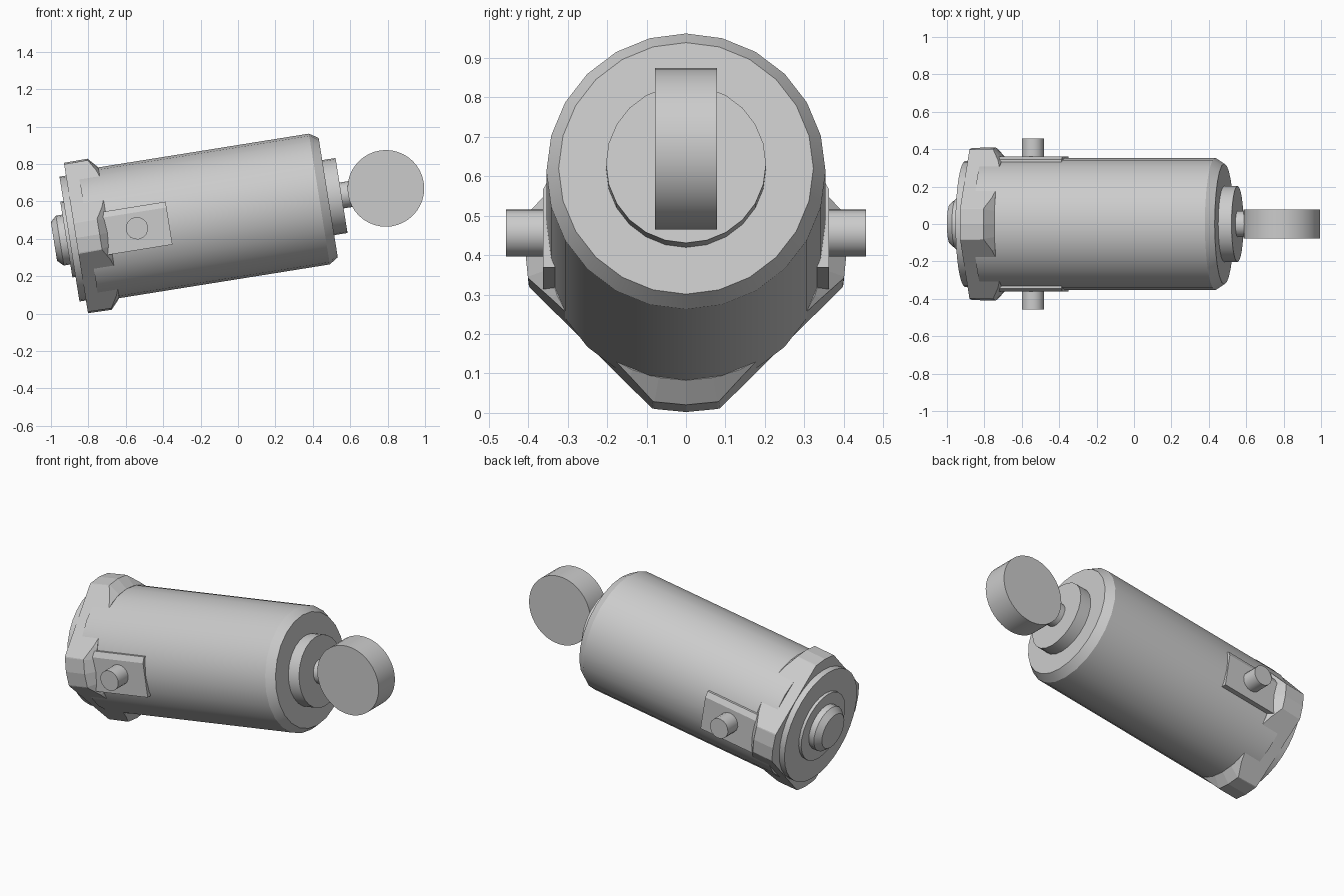
import bpy, bmesh, math
from mathutils import Matrix, Vector

cube = bpy.data.objects.get("Cube")
if cube:
    bpy.data.objects.remove(cube)

# Single grey metal
metal = bpy.data.materials.new("grey_metal")
metal.use_nodes = True
grey = (0.6, 0.6, 0.6, 1)
metal.diffuse_color = grey
metal.node_tree.nodes["Principled BSDF"].inputs["Base Color"].default_value = grey

# The whole cylinder lies along its own x axis, tilted upward toward +x
TILT = Matrix.Translation((0.435, 0, 0.6125)) @ Matrix.Rotation(math.radians(-9.1), 4, 'Y')


def finish(name, bm, smooth=True):
    bmesh.ops.recalc_face_normals(bm, faces=bm.faces)
    mesh = bpy.data.meshes.new(name)
    bm.to_mesh(mesh)
    bm.free()
    mesh.materials.append(metal)
    obj = bpy.data.objects.new(name, mesh)
    bpy.context.collection.objects.link(obj)
    obj.matrix_world = TILT
    if smooth:
        bpy.ops.object.select_all(action='DESELECT')
        obj.select_set(True)
        bpy.context.view_layer.objects.active = obj
        bpy.ops.object.shade_smooth_by_angle(angle=math.radians(25))
    return obj


def turned(profile, sides):
    """Closed solid of revolution about x from (x, radius) pairs."""
    bm = bmesh.new()
    rings = []
    for x, r in profile:
        angles = [math.tau * i / sides for i in range(sides)]
        rings.append([bm.verts.new((x, r * math.sin(a), r * math.cos(a))) for a in angles])
    for a, b in zip(rings, rings[1:]):
        for i in range(sides):
            j = (i + 1) % sides
            bm.faces.new((a[i], a[j], b[j], b[i]))
    bm.faces.new(rings[0])
    bm.faces.new(rings[-1])
    return bm


def cross_pin(name, x, y, radius, length, sides):
    """Cylinder lying along y."""
    bm = bmesh.new()
    bmesh.ops.create_cone(bm, cap_ends=True, segments=sides, radius1=radius, radius2=radius,
                          depth=length, matrix=Matrix.Translation((x, y, 0)) @ Matrix.Rotation(math.pi / 2, 4, 'X'))
    return finish(name, bm)


# Barrel with chamfered front end
finish("barrel", turned([(-1.25, 0.354), (0, 0.354), (0.048, 0.323)], 24))

# Front gland and piston rod
finish("front_gland", turned([(0.03, 0.203), (0.12, 0.203)], 24))
finish("piston_rod", turned([(0.1, 0.07), (0.3, 0.07)], 16))

# Rod eye
cross_pin("rod_eye", 0.36, 0, 0.205, 0.156, 40)

# Square end collar with turned corners: a revolved blank cut by four flats
bm = turned([(-1.318, 0.407), (-1.19, 0.409), (-1.14, 0.354)], 32)
for sy in (-1, 1):
    for sz in (-1, 1):
        normal = Vector((0, sy, sz)).normalized()
        cut = bmesh.ops.bisect_plane(bm, geom=bm.verts[:] + bm.edges[:] + bm.faces[:],
                                     plane_co=normal * 0.342, plane_no=normal, clear_outer=True)
        edges = [e for e in cut["geom_cut"] if isinstance(e, bmesh.types.BMEdge)]
        bmesh.ops.holes_fill(bm, edges=edges, sides=0)
finish("end_collar", bm, smooth=False)

# Stepped rear cap
finish("rear_cap", turned([(-1.3, 0.338), (-1.353, 0.338)], 32))
finish("rear_disc", turned([(-1.34, 0.205), (-1.37, 0.205)], 24))
finish("rear_boss", turned([(-1.36, 0.135), (-1.405, 0.135), (-1.437, 0.105)], 20))

# Trunnion pads and pins on both sides
for side, label in ((1, "left"), (-1, "right")):
    section = [(0.3, -0.116), (0.362, -0.116), (0.362, 0.085), (0.345, 0.116), (0.3, 0.116)]
    bm = bmesh.new()
    ends = [[bm.verts.new((x, side * y, z)) for y, z in section] for x in (-1.2, -0.814)]
    for i in range(len(section)):
        j = (i + 1) % len(section)
        bm.faces.new((ends[0][i], ends[0][j], ends[1][j], ends[1][i]))
    for end in ends:
        bm.faces.new(end)
    finish(label + "_trunnion_pad", bm, smooth=False)
    cross_pin(label + "_trunnion_pin", -0.988, side * 0.3935, 0.06, 0.127, 16)
